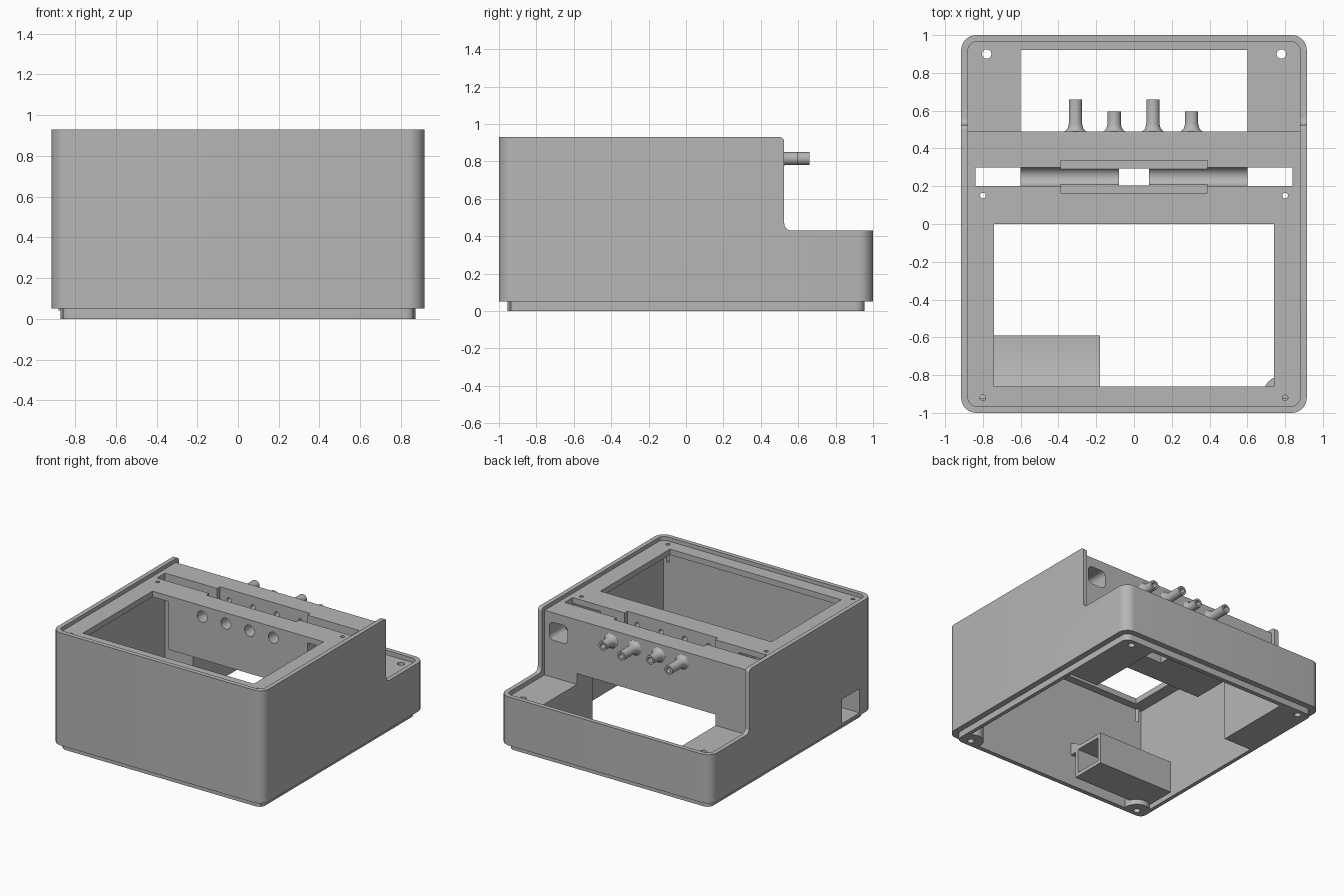
import bpy, bmesh, math
from mathutils import Vector

cube = bpy.data.objects.get("Cube")
if cube:
    bpy.data.objects.remove(cube, do_unlink=True)

grey = bpy.data.materials.new("plain grey")
grey.use_nodes = True
colour = (0.47, 0.47, 0.47, 1)
grey.diffuse_color = colour
grey.node_tree.nodes["Principled BSDF"].inputs["Base Color"].default_value = colour


def add_object(name, bm):
    bmesh.ops.recalc_face_normals(bm, faces=bm.faces)
    mesh = bpy.data.meshes.new(name)
    bm.to_mesh(mesh)
    bm.free()
    mesh.materials.append(grey)
    obj = bpy.data.objects.new(name, mesh)
    bpy.context.collection.objects.link(obj)
    return obj


def fillet(corners, seg=8):
    """Round right-angled corners given as (u, v, radius)."""
    out = []
    for i, (u, v, r) in enumerate(corners):
        p = Vector((u, v))
        if r == 0:
            out.append(p)
            continue
        d1 = (Vector(corners[i - 1][:2]) - p).normalized()
        d2 = (Vector(corners[(i + 1) % len(corners)][:2]) - p).normalized()
        c = p + r * (d1 + d2)
        for k in range(seg + 1):
            t = math.pi / 2 * k / seg
            out.append(c - r * (d2 * math.cos(t) + d1 * math.sin(t)))
    return out


def rect(u0, u1, v0, v1, r=0):
    return fillet([(u0, v0, r), (u1, v0, r), (u1, v1, r), (u0, v1, r)])


def circle(u, v, r, n=24):
    return [(u + r * math.cos(2 * math.pi * k / n), v + r * math.sin(2 * math.pi * k / n)) for k in range(n)]


def prism(name, outline, axis, a, b):
    """Extrude a flat outline along an axis from a to b."""
    place = {"x": lambda u, v, h: (h, u, v),
             "y": lambda u, v, h: (u, h, v),
             "z": lambda u, v, h: (u, v, h)}[axis]
    bm = bmesh.new()
    low = [bm.verts.new(place(u, v, a)) for u, v in outline]
    high = [bm.verts.new(place(u, v, b)) for u, v in outline]
    bm.faces.new(low)
    bm.faces.new(high)
    for i in range(len(low)):
        bm.faces.new((low[i - 1], low[i], high[i], high[i - 1]))
    return add_object(name, bm)


def box(x0, x1, y0, y1, z0, z1):
    return prism("block", rect(x0, x1, y0, y1), "z", z0, z1)


def combine(target, other, operation):
    mod = target.modifiers.new("combine", "BOOLEAN")
    mod.operation = operation
    mod.solver = "EXACT"
    mod.object = other
    graph = bpy.context.evaluated_depsgraph_get()
    mesh = bpy.data.meshes.new_from_object(target.evaluated_get(graph))
    target.modifiers.clear()
    target.data = mesh
    bpy.data.objects.remove(other, do_unlink=True)


def cut(other):
    combine(housing, other, "DIFFERENCE")


def join(other):
    combine(housing, other, "UNION")


# Stepped outer body with rounded corners
W, WALL, Y_STEP = 0.915, 0.035, 0.525
side_profile = fillet([(-1.1, 0.05, 0), (1.1, 0.05, 0), (1.1, 0.43, 0),
                       (Y_STEP, 0.43, 0.04), (Y_STEP, 0.93, 0.025), (-1.1, 0.93, 0)])
housing = prism("housing", side_profile, "x", -1.1, 1.1)
combine(housing, prism("plan", rect(-W, W, -1, 1, 0.08), "z", -0.2, 1.2), "INTERSECT")

# Plug-in lip around the underside
join(prism("lip", rect(-0.87, 0.87, -0.955, 0.955, 0.05), "z", 0, 0.08))

# Recess that leaves a thin raised rim along the stepped top
recess = prism("recess", [(-2, 0.9), (0.49, 0.9), (0.49, 0.395), (2, 0.395), (2, 2), (-2, 2)], "x", -2, 2)
combine(recess, prism("plan", rect(-W + WALL, W - WALL, -1 + WALL, 1 - WALL, 0.05), "z", 0.2, 1.5), "INTERSECT")
cut(recess)

# Main cavity, keeping the hanging valve block
cavity = box(-0.84, 0.84, -0.92, 0.3, -0.1, 0.855)
combine(cavity, box(-0.6, 0.6, 0, 0.5, 0.48, 1), "DIFFERENCE")
cut(cavity)

# Rear passage under the valve block and up through the ledge
cut(prism("passage", [(0.25, -0.1), (0.92, -0.1), (0.92, 0.6), (0.49, 0.6), (0.49, 0.48), (0.25, 0.48)],
          "x", -0.6, 0.6))

# Large top window
cut(box(-0.74, 0.74, -0.86, 0, 0.8, 1.1))

# Round-bottomed long slot, centre pocket and centre through hole
cut(prism("slot", rect(0.2, 0.3, 0.68, 1.2, 0.0495), "x", -0.84, 0.84))
cut(box(-0.39, 0.39, 0.165, 0.335, 0.7, 1.1))
cut(box(-0.08, 0.08, 0.205, 0.295, 0.3, 1.1))

# Rear cable port
cut(prism("rear_port", rect(0.68, 0.84, 0.685, 0.825, 0.04), "y", 0.2, 0.6))

# Channels through the valve block
TUBES = [(-0.31, 0.66), (-0.105, 0.595), (0.1, 0.66), (0.305, 0.595)]
TUBE_Z = 0.815
for x, tip in TUBES:
    cut(prism("channel", circle(x, TUBE_Z, 0.02), "y", -0.1, 0.6))
    cut(prism("counterbore", circle(x, TUBE_Z, 0.043), "y", -0.1, 0.1))

# Corner posts and screw holes
for s in (-1, 1):
    post = prism("post", circle(s * 0.78, -0.9, 0.095, 32), "z", 0, 0.1)
    combine(post, box(-0.86, 0.86, -0.94, 0, -1, 1), "INTERSECT")
    join(post)
    cut(prism("hole", circle(s * 0.78, -0.9, 0.025), "z", -0.1, 0.08))
    cut(prism("hole", circle(s * 0.78, 0.9, 0.025), "z", -0.1, 0.6))
    cut(prism("hole", circle(s * 0.8, -0.92, 0.015, 16), "z", 0.76, 1.1))
    cut(prism("hole", circle(s * 0.8, 0.15, 0.015, 16), "z", 0.8, 1.1))

# Square duct along the front wall with its sloping web and side port
join(box(-0.88, -0.18, -0.87, -0.59, 0.04, 0.29))
join(prism("web", [(-0.8, 0.285), (-0.8, 0.25), (-0.94, 0.25), (-0.94, 0.36)], "x", -0.87, -0.18))
cut(box(-1.1, -0.1, -0.84, -0.62, 0.07, 0.26))


# Hollow rear tubes with flared bases
def tube(name, x, tip, n=24):
    profile = [(0.02, 0.47), (0.062, 0.488), (0.05, 0.495), (0.041, 0.507),
               (0.035, 0.53), (0.035, tip), (0.02, tip)]
    bm = bmesh.new()
    rings = []
    for r, y in profile:
        rings.append([bm.verts.new((u, y, v)) for u, v in circle(x, TUBE_Z, r, n)])
    for k in range(len(rings)):
        a, b = rings[k - 1], rings[k]
        for i in range(n):
            bm.faces.new((a[i - 1], a[i], b[i], b[i - 1]))
    return add_object(name, bm)


parts = [housing]
for i, (x, tip) in enumerate(TUBES):
    parts.append(tube("rear_tube_%d" % (i + 1), x, tip))

# Smooth the round surfaces only
bpy.ops.object.select_all(action="DESELECT")
for obj in parts:
    obj.select_set(True)
bpy.context.view_layer.objects.active = housing
bpy.ops.object.shade_smooth_by_angle(angle=math.radians(30))
